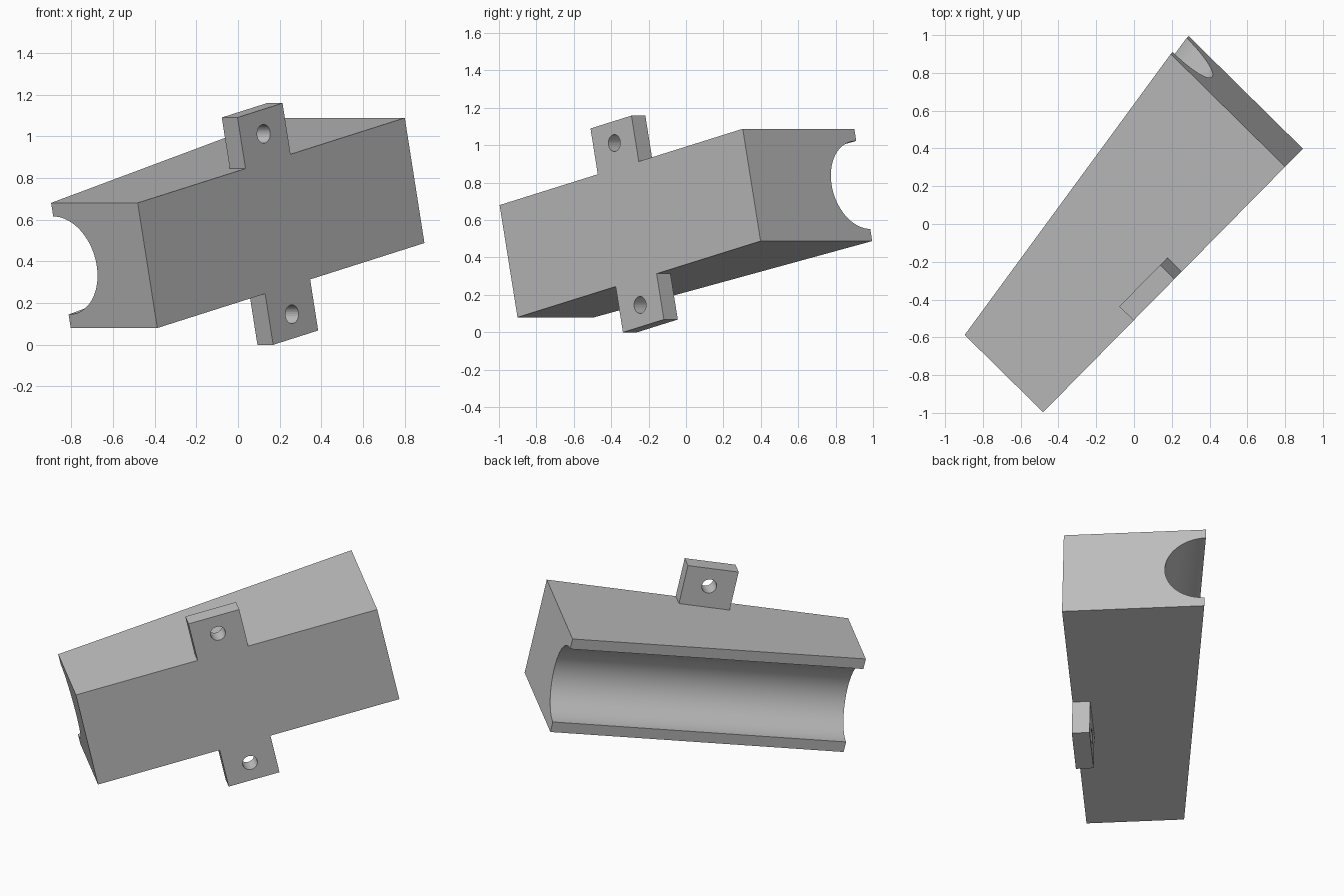
import bpy, bmesh
from math import pi, sin, cos
from mathutils import Matrix, Vector

cube = bpy.data.objects.get("Cube")
if cube:
    bpy.data.objects.remove(cube, do_unlink=True)

grey = bpy.data.materials.new("plain grey")
grey.use_nodes = True
grey.diffuse_color = (0.53, 0.53, 0.53, 1)
grey.node_tree.nodes["Principled BSDF"].inputs["Base Color"].default_value = grey.diffuse_color

# Tilted frame: local x along the block, y into its depth, z up its face
along = Vector((0.685, 0.695, 0.218)).normalized()
inward = Vector((-along.y, along.x, 0)).normalized()
upward = along.cross(inward)
FRAME = Matrix((along, inward, upward)).transposed().to_4x4()
FRAME.translation = (-0.387, -0.901, 0.08)

LENGTH, HEIGHT = 1.87, 0.615
NEAR_DEPTH, FAR_DEPTH = 0.583, 0.85
GROOVE = 0.241
TAB_START, TAB_END, TAB_RISE, TAB_THICK = 0.755, 1.07, 0.251, 0.106


def add_object(name, bm):
    bmesh.ops.recalc_face_normals(bm, faces=bm.faces)
    mesh = bpy.data.meshes.new(name)
    bm.to_mesh(mesh)
    bm.free()
    mesh.materials.append(grey)
    obj = bpy.data.objects.new(name, mesh)
    bpy.context.collection.objects.link(obj)
    obj.matrix_world = FRAME
    return obj


def smooth(obj):
    bpy.ops.object.select_all(action='DESELECT')
    obj.select_set(True)
    bpy.context.view_layer.objects.active = obj
    bpy.ops.object.shade_smooth_by_angle(angle=pi / 6)


# Wedge block: end section with a half-round groove, lofted between both ends
def section(x, depth, steps=48):
    points = [(0, 0), (depth, 0)]
    for i in range(steps + 1):
        a = pi * i / steps
        points.append((depth - GROOVE * sin(a), HEIGHT / 2 - GROOVE * cos(a)))
    points += [(depth, HEIGHT), (0, HEIGHT)]
    return [(x, y, z) for y, z in points]


bm = bmesh.new()
near = [bm.verts.new(p) for p in section(0, NEAR_DEPTH)]
far = [bm.verts.new(p) for p in section(LENGTH, FAR_DEPTH)]
bm.faces.new(near)
bm.faces.new(far)
for i in range(len(near)):
    j = (i + 1) % len(near)
    bm.faces.new((near[i], near[j], far[j], far[i]))
smooth(add_object("grooved_block", bm))


# Mounting tabs, flush with the front, each with a screw hole
def tab(name, base, direction):
    mid_x = (TAB_START + TAB_END) / 2
    bm = bmesh.new()
    size = Matrix.Diagonal((TAB_END - TAB_START, TAB_THICK, TAB_RISE, 1))
    centre = Vector((mid_x, TAB_THICK / 2, base + direction * TAB_RISE / 2))
    bmesh.ops.create_cube(bm, size=1, matrix=Matrix.Translation(centre) @ size)
    plate = add_object(name, bm)

    bm = bmesh.new()
    hole_at = Vector((mid_x, TAB_THICK / 2, base + direction * 0.136))
    bmesh.ops.create_cone(bm, cap_ends=True, segments=32, radius1=0.045, radius2=0.045,
                          depth=TAB_THICK * 3,
                          matrix=Matrix.Translation(hole_at) @ Matrix.Rotation(pi / 2, 4, 'X'))
    cutter = add_object(name + "_hole_cutter", bm)
    cut = plate.modifiers.new("screw hole", 'BOOLEAN')
    cut.operation, cut.solver, cut.object = 'DIFFERENCE', 'EXACT', cutter
    smooth(plate)
    cutter.hide_render = True
    cutter.hide_set(True)


tab("upper_tab", HEIGHT, 1)
tab("lower_tab", 0, -1)
